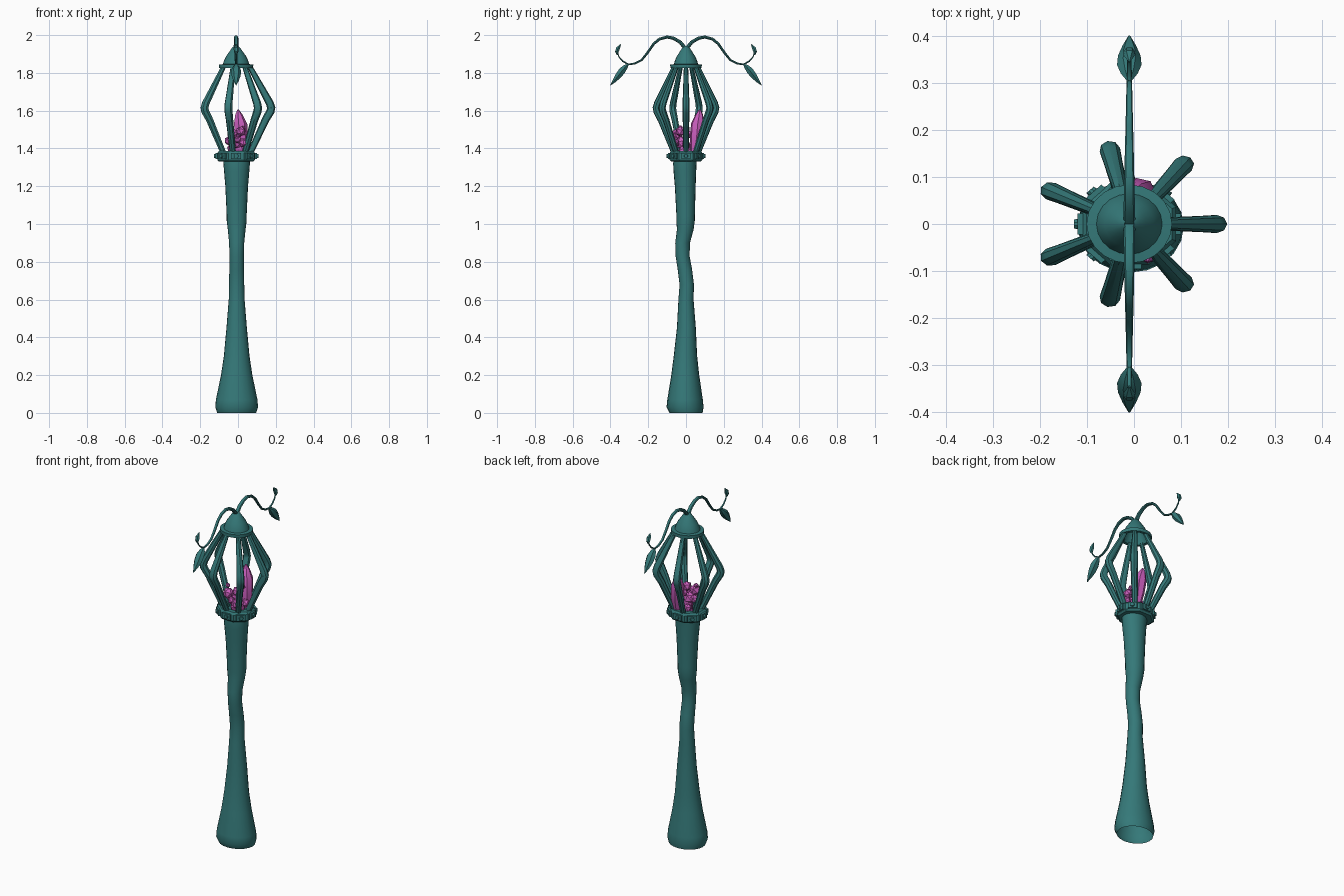
import bpy, bmesh, math, random
from mathutils import Vector, Matrix

if "Cube" in bpy.data.objects:
    bpy.data.objects.remove(bpy.data.objects["Cube"])

random.seed(4)
CX, SQ = -0.01, 0.87   # lamp axis offset and front-to-back squash


def material(name, rgb):
    m = bpy.data.materials.new(name)
    m.diffuse_color = (*rgb, 1)
    m.use_nodes = True
    m.node_tree.nodes["Principled BSDF"].inputs["Base Color"].default_value = m.diffuse_color
    return m


TEAL = material("teal", (0.035, 0.19, 0.19))
PINK = material("pink", (0.58, 0.11, 0.50))


def finish(bm, name, mat, angle=40):
    bmesh.ops.recalc_face_normals(bm, faces=bm.faces)
    me = bpy.data.meshes.new(name)
    bm.to_mesh(me)
    bm.free()
    ob = bpy.data.objects.new(name, me)
    bpy.context.collection.objects.link(ob)
    me.materials.append(mat)
    if angle:
        bpy.ops.object.select_all(action='DESELECT')
        ob.select_set(True)
        bpy.context.view_layer.objects.active = ob
        bpy.ops.object.shade_smooth_by_angle(angle=math.radians(angle))
    return ob


def loft(bm, rings, cap_start=True, cap_end=True, closed=False):
    loops = [[bm.verts.new(p) for p in r] for r in rings]
    n = len(loops[0])
    pairs = list(zip(loops, loops[1:]))
    if closed:
        pairs.append((loops[-1], loops[0]))
    for a, b in pairs:
        for i in range(n):
            j = (i + 1) % n
            bm.faces.new((a[i], a[j], b[j], b[i]))
    if cap_start and not closed:
        bm.faces.new(loops[0])
    if cap_end and not closed:
        bm.faces.new(loops[-1])


def flat_ring(x, y, z, rx, ry, n, turn=0.0):
    return [Vector((x + rx * math.cos(t), y + ry * math.sin(t), z))
            for t in (math.tau * i / n + turn for i in range(n))]


def tube(bm, pts, radii, side, n=8):
    """Tube along a planar path; side is the normal of its plane; radii = (side, in-plane)."""
    rings = []
    for i, p in enumerate(pts):
        t = (pts[min(i + 1, len(pts) - 1)] - pts[max(i - 1, 0)]).normalized()
        up = t.cross(side)
        a, b = radii[i]
        rings.append([p + side * a * math.cos(k * math.tau / n) + up * b * math.sin(k * math.tau / n)
                      for k in range(n)])
    loft(bm, rings)


# Crooked trunk, open at the bottom: (z, y offset, x radius, y radius)
trunk = [(0, 0, .103, .088), (.03, -.005, .113, .098), (.07, -.005, .110, .094),
         (.2, -.004, .083, .074), (.3, -.003, .068, .062), (.45, .002, .054, .050),
         (.6, .0, .042, .040), (.68, .004, .040, .038), (.76, -.006, .039, .038),
         (.83, -.018, .038, .037), (.90, -.018, .040, .039), (.97, -.004, .047, .044),
         (1.02, -.002, .053, .049), (1.05, -.002, .053, .049), (1.2, -.004, .060, .055),
         (1.28, -.006, .067, .060), (1.32, -.006, .070, .062), (1.36, -.003, .070, .062)]
bm = bmesh.new()
loft(bm, [flat_ring(CX + .003, y, z, rx, ry, 20) for z, y, rx, ry in trunk], cap_start=False)
finish(bm, "trunk", TEAL)

# Octagonal collar with a raised panel and stud on each side
bm = bmesh.new()
t8 = math.pi / 8
loft(bm, [flat_ring(CX, 0, z, r, r * SQ, 8, t8) for r, z in
          [(.066, 1.33), (.098, 1.33), (.108, 1.34), (.108, 1.375), (.098, 1.387), (.066, 1.387)]], closed=True)
for k in range(8):
    turn = Matrix.Translation((CX, 0, 0)) @ Matrix.Diagonal((1, SQ, 1, 1)) @ Matrix.Rotation(k * math.pi / 4, 4, 'Z')
    bmesh.ops.create_cube(bm, size=1, matrix=turn @ Matrix.Translation((.101, 0, 1.36))
                          @ Matrix.Diagonal((.018, .052, .034, 1)))
    bmesh.ops.create_cone(bm, cap_ends=True, segments=10, radius1=.013, radius2=.011, depth=.012,
                          matrix=turn @ Matrix.Translation((.112, 0, 1.36)) @ Matrix.Rotation(math.pi / 2, 4, 'Y'))
finish(bm, "collar", TEAL, 25)

# Seven bent cage bars
bm = bmesh.new()
profile = [(.072, 1.37, .016), (.155, 1.55, .020), (.182, 1.597, .022), (.186, 1.615, .022),
           (.178, 1.64, .021), (.072, 1.835, .013)]
for k in range(7):
    a = k * math.tau / 7
    d, side = Vector((math.cos(a), math.sin(a), 0)), Vector((-math.sin(a), math.cos(a), 0))
    tube(bm, [d * r + Vector((0, 0, z)) for r, z, _ in profile], [(w, w) for _, _, w in profile], side)
bmesh.ops.transform(bm, matrix=Matrix.Translation((CX, 0, 0)) @ Matrix.Diagonal((1, SQ, 1, 1)), verts=bm.verts)
finish(bm, "cage_bars", TEAL)

# Hollow domed cap with a flat rim band
bm = bmesh.new()
cap = [(.072, 1.825), (.090, 1.825), (.091, 1.844), (.070, 1.846), (.064, 1.865), (.053, 1.888),
       (.036, 1.912), (.022, 1.932), (.010, 1.943), (.008, 1.930), (.030, 1.905), (.056, 1.865)]
loft(bm, [flat_ring(CX, 0, z, r, r * .92, 20) for r, z in cap], closed=True)
finish(bm, "cap", TEAL)

# Curling vines with a large and a small leaf, mirrored front to back
vine = [(0, 1.925), (.03, 1.962), (.065, 1.983), (.10, 1.990), (.14, 1.979), (.17, 1.955), (.205, 1.905),
        (.235, 1.868), (.27, 1.85), (.305, 1.845), (.335, 1.862), (.355, 1.885), (.363, 1.91)]
big_leaf = [(.303, 1.848, .004), (.320, 1.832, .018), (.338, 1.812, .026), (.358, 1.785, .024),
            (.380, 1.758, .014), (.400, 1.735, .002)]
small_leaf = [(.364, 1.895, .003), (.366, 1.912, .012), (.360, 1.930, .013), (.345, 1.952, .002)]
X = Vector((1, 0, 0))
for s, label in ((-1, "front"), (1, "back")):
    def path(rows):
        return [Vector((CX, s * r[0], r[1])) for r in rows]
    bm = bmesh.new()
    tube(bm, path(vine), [(.013 - .0008 * i, .010 - .0006 * i) for i in range(len(vine))], X)
    finish(bm, label + "_vine", TEAL)
    bm = bmesh.new()
    tube(bm, path(big_leaf), [(r[2], r[2] * .8) for r in big_leaf], X, 6)
    tube(bm, path(small_leaf), [(r[2], r[2] * .9) for r in small_leaf], X, 6)
    finish(bm, label + "_leaves", TEAL, 30)

# Tall pointed crystal
bm = bmesh.new()
shard = [(.022, .045, 1.375, .022), (.018, .055, 1.45, .034), (.012, .062, 1.53, .037),
         (.004, .070, 1.58, .020), (.0, .073, 1.607, .003)]
loft(bm, [flat_ring(x, y, z, r, r, 7) for x, y, z, r in shard])
finish(bm, "crystal", PINK, 30)

# Faceted lumps around the crystal
bm = bmesh.new()
lumps = [(-.03, -.045, 1.475, .032), (.015, -.03, 1.49, .028), (.03, -.06, 1.43, .026),
         (-.01, -.02, 1.43, .036), (-.05, -.01, 1.44, .024), (.05, .0, 1.42, .024),
         (0, .02, 1.475, .022), (-.045, -.03, 1.51, .014), (.0, -.06, 1.445, .020),
         (.025, .005, 1.505, .016), (-.035, .035, 1.40, .024), (.0, 0, 1.385, .045)]
for x, y, z, r in lumps:
    rot = Matrix.Rotation(random.uniform(0, 3), 4, (random.random(), random.random(), 1))
    bmesh.ops.create_icosphere(bm, subdivisions=1, radius=r, matrix=Matrix.Translation((x, y, z)) @ rot)
finish(bm, "crystal_lumps", PINK, 0)
